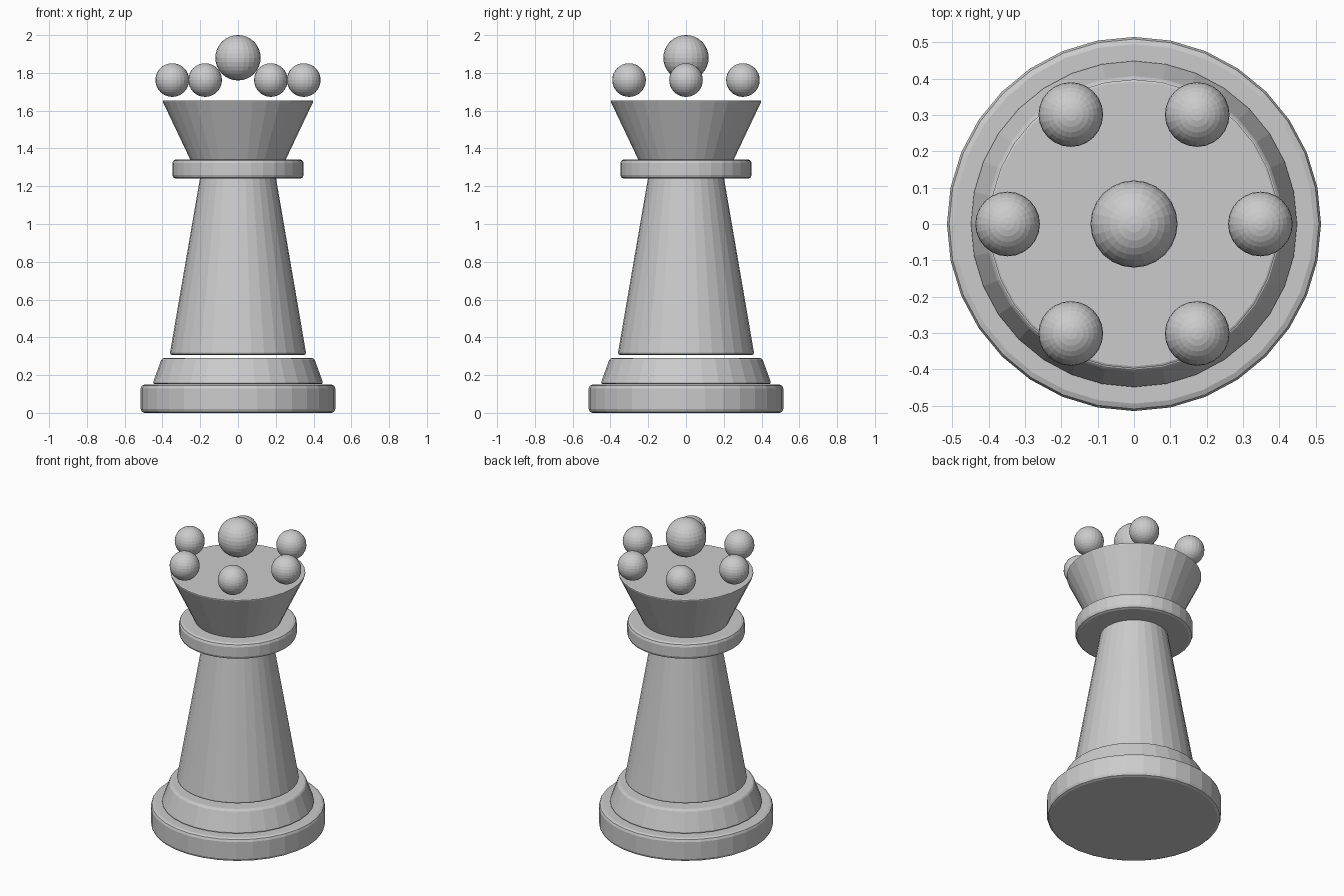
import bpy
from math import cos, sin, pi, radians

if "Cube" in bpy.data.objects:
    bpy.data.objects.remove(bpy.data.objects["Cube"])


def disc(name, r_bottom, r_top, z0, z1, bevel):
    """Upright tapered 32-sided drum with softened rims."""
    bpy.ops.mesh.primitive_cone_add(vertices=32, radius1=r_bottom, radius2=r_top,
                                    depth=z1 - z0, location=(0, 0, (z0 + z1) / 2))
    ob = bpy.context.object
    ob.name = name
    mod = ob.modifiers.new("soft_rims", 'BEVEL')
    mod.width = bevel
    mod.segments = 2
    mod.limit_method = 'ANGLE'
    mod.angle_limit = radians(30)
    return ob


def ball(name, r, x, y, z):
    bpy.ops.mesh.primitive_uv_sphere_add(segments=24, ring_count=16, radius=r,
                                         location=(x, y, z))
    bpy.context.object.name = name


# Stepped foot
disc("base", 0.515, 0.515, 0.0, 0.15, 0.02)
disc("base_step", 0.453, 0.403, 0.153, 0.29, 0.012)

# Tapered stem, floating just above the foot
disc("stem", 0.362, 0.20, 0.307, 1.25, 0.012)

# Collar and flared crown
disc("collar", 0.348, 0.348, 1.24, 1.342, 0.02)
disc("crown", 0.25, 0.402, 1.335, 1.655, 0.01)

# Ring of six small balls around one large finial
for i in range(6):
    a = i * pi / 3
    ball(f"crown_ball_{i + 1}", 0.089, 0.348 * cos(a), 0.348 * sin(a), 1.762)
ball("finial", 0.12, 0, 0, 1.88)
